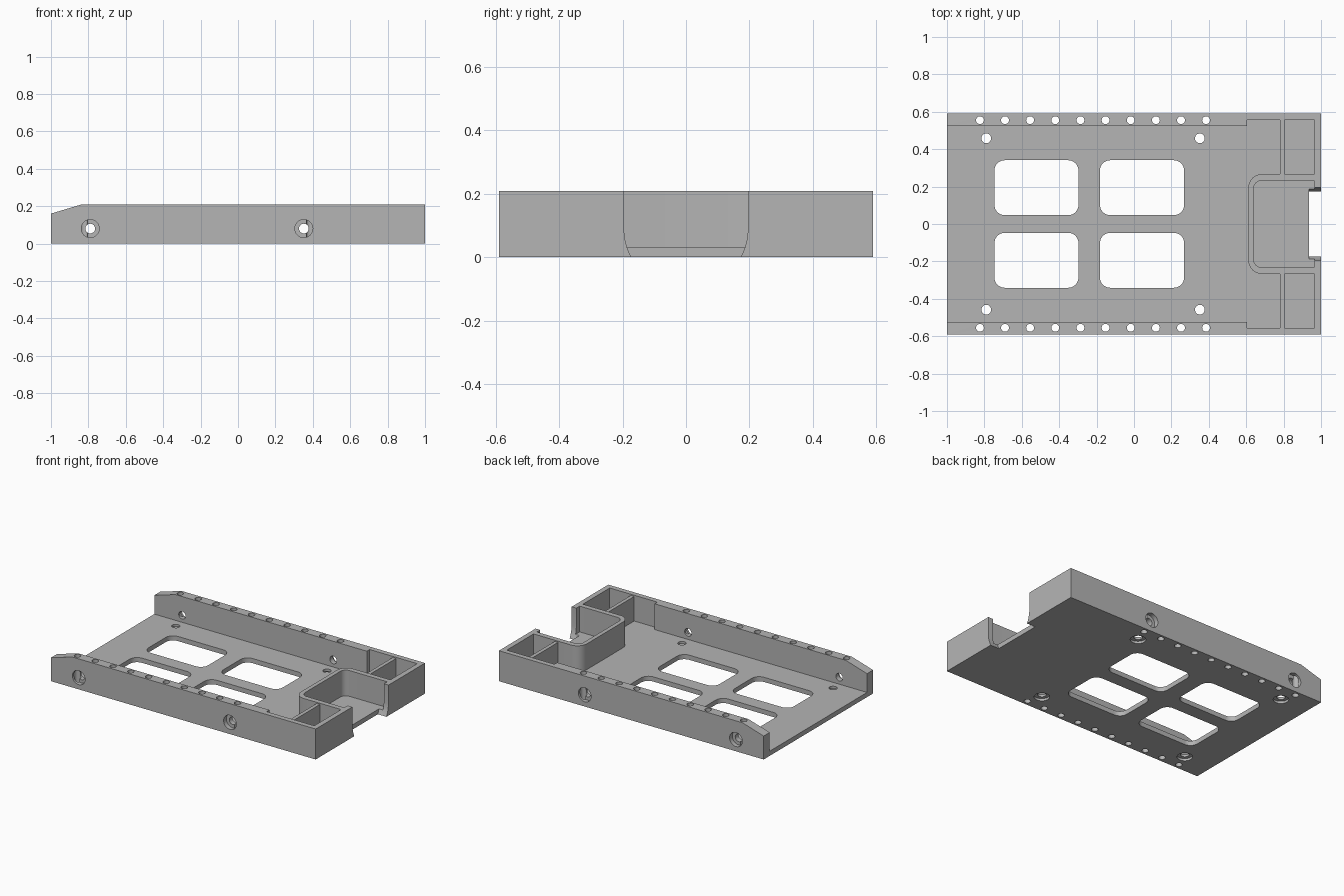
import bpy, bmesh
from math import sin, cos, pi

if "Cube" in bpy.data.objects:
    bpy.data.objects.remove(bpy.data.objects["Cube"], do_unlink=True)

HALF_W, TOP, FLOOR = 0.59, 0.208, 0.032
BAY_END, CAP = 0.605, 0.965          # end of drive bay, inner face of end wall
SCREW_X = (-0.79, 0.352)

grey = bpy.data.materials.new("plain grey")
grey.use_nodes = True
grey.diffuse_color = (0.46, 0.46, 0.46, 1)
grey.node_tree.nodes["Principled BSDF"].inputs["Base Color"].default_value = grey.diffuse_color


def arc(cx, cy, r, start, end, n=8):
    steps = [pi / 180 * (start + (end - start) * i / n) for i in range(n + 1)]
    return [(cx + r * cos(a), cy + r * sin(a)) for a in steps]


def circle(cx, cy, r, n=32):
    return arc(cx, cy, r, 0, 360, n)[:-1]


def rect(x0, x1, y0, y1):
    return [(x0, y0), (x1, y0), (x1, y1), (x0, y1)]


def round_rect(x0, x1, y0, y1, r):
    return (arc(x1 - r, y1 - r, r, 0, 90) + arc(x0 + r, y1 - r, r, 90, 180)
            + arc(x0 + r, y0 + r, r, 180, 270) + arc(x1 - r, y0 + r, r, 270, 360))


def prism(name, axis, solids):
    """One object from (outline, low, high) solids extruded along an axis."""
    place = {"x": lambda u, v, d: (d, u, v),
             "y": lambda u, v, d: (u, d, v),
             "z": lambda u, v, d: (u, v, d)}[axis]
    bm = bmesh.new()
    for outline, low, high in solids:
        a = [bm.verts.new(place(u, v, low)) for u, v in outline]
        b = [bm.verts.new(place(u, v, high)) for u, v in outline]
        bm.faces.new(a)
        bm.faces.new(b)
        for i in range(len(a)):
            j = (i + 1) % len(a)
            bm.faces.new((a[i], a[j], b[j], b[i]))
    bmesh.ops.recalc_face_normals(bm, faces=bm.faces)
    mesh = bpy.data.meshes.new(name)
    bm.to_mesh(mesh)
    bm.free()
    mesh.materials.append(grey)
    obj = bpy.data.objects.new(name, mesh)
    bpy.context.collection.objects.link(obj)
    return obj


def carve(target, cutter):
    cutter.hide_render = True
    mod = target.modifiers.new("cut", "BOOLEAN")
    mod.operation, mod.solver, mod.object = "DIFFERENCE", "EXACT", cutter
    bpy.context.view_layer.update()
    graph = bpy.context.evaluated_depsgraph_get()
    mesh = bpy.data.meshes.new_from_object(target.evaluated_get(graph))
    target.modifiers.clear()
    target.data = mesh
    bpy.data.objects.remove(cutter, do_unlink=True)


# Tray block with sloped wall tips
profile = [(-1, 0), (1, 0), (1, TOP), (-0.84, TOP), (-1, 0.16)]
tray = prism("tray_body", "y", [(profile, -HALF_W, HALF_W)])

# Drive bay and the slightly wider end compartment, as one stepped hollow
hollow = [(-1.1, -0.525), (BAY_END, -0.525), (BAY_END, -0.555), (CAP, -0.555),
          (CAP, 0.555), (BAY_END, 0.555), (BAY_END, 0.525), (-1.1, 0.525)]
carve(tray, prism("bay_cutter", "z", [(hollow, FLOOR, 0.4)]))

# Cable opening through the end wall, narrowing towards the floor
edge = [(0.168, -0.02), (0.173, 0), (0.180, 0.016), (0.187, 0.034), (0.192, 0.055),
        (0.195, 0.08), (0.195, 0.4)]
opening = edge + [(-y, z) for y, z in reversed(edge)]
carve(tray, prism("opening_cutter", "x", [(opening, 0.935, 1.1)]))

# Floor windows
windows = [round_rect(x0, x1, y0, y0 + 0.294, 0.055)
           for x0, x1 in ((-0.746, -0.297), (-0.182, 0.268)) for y0 in (-0.341, 0.047)]
carve(tray, prism("window_cutter", "z", [(w, -0.1, 0.1) for w in windows]))

# Row of small holes down through both side walls
rows = [circle(-0.824 + 0.1344 * i, s * 0.555, 0.021, 24) for i in range(10) for s in (-1, 1)]
carve(tray, prism("row_hole_cutter", "z", [(c, -0.1, 0.4) for c in rows]))

# Screw holes in floor and side walls, each with an outside counterbore
for radius, floor_depth, wall_depth in ((0.026, 0.1, 0.1), (0.048, 0.016, 0.03)):
    carve(tray, prism("floor_screw_cutter", "z",
                      [(circle(x, s * 0.458, radius), -0.1, floor_depth)
                       for x in SCREW_X for s in (-1, 1)]))
    carve(tray, prism("wall_screw_cutter", "y",
                      [(circle(x, 0.08, radius), s * (HALF_W - wall_depth), s * 0.7)
                       for x in SCREW_X for s in (-1, 1)]))


# U-shaped wall around the connector pocket
def u_path(x, y, r):
    return ([(CAP, y)] + arc(x + r, y - r, r, 90, 180)
            + arc(x + r, r - y, r, 180, 270) + [(CAP, -y)])


u_outline = u_path(0.612, 0.266, 0.07) + u_path(0.64, 0.231, 0.04)[::-1]
pocket = prism("connector_pocket_wall", "z", [(u_outline, FLOOR, TOP)])

# Stiffening ribs on either side of the pocket
ribs = prism("stiffening_ribs", "z",
             [(rect(0.78, 0.805, min(s * 0.266, s * 0.555), max(s * 0.266, s * 0.555)),
               FLOOR, 0.2) for s in (-1, 1)])

# Smooth rounded faces, keep crisp edges
bpy.ops.object.select_all(action="DESELECT")
for part in (tray, pocket, ribs):
    part.select_set(True)
bpy.context.view_layer.objects.active = tray
bpy.ops.object.shade_smooth_by_angle(angle=pi / 6)
